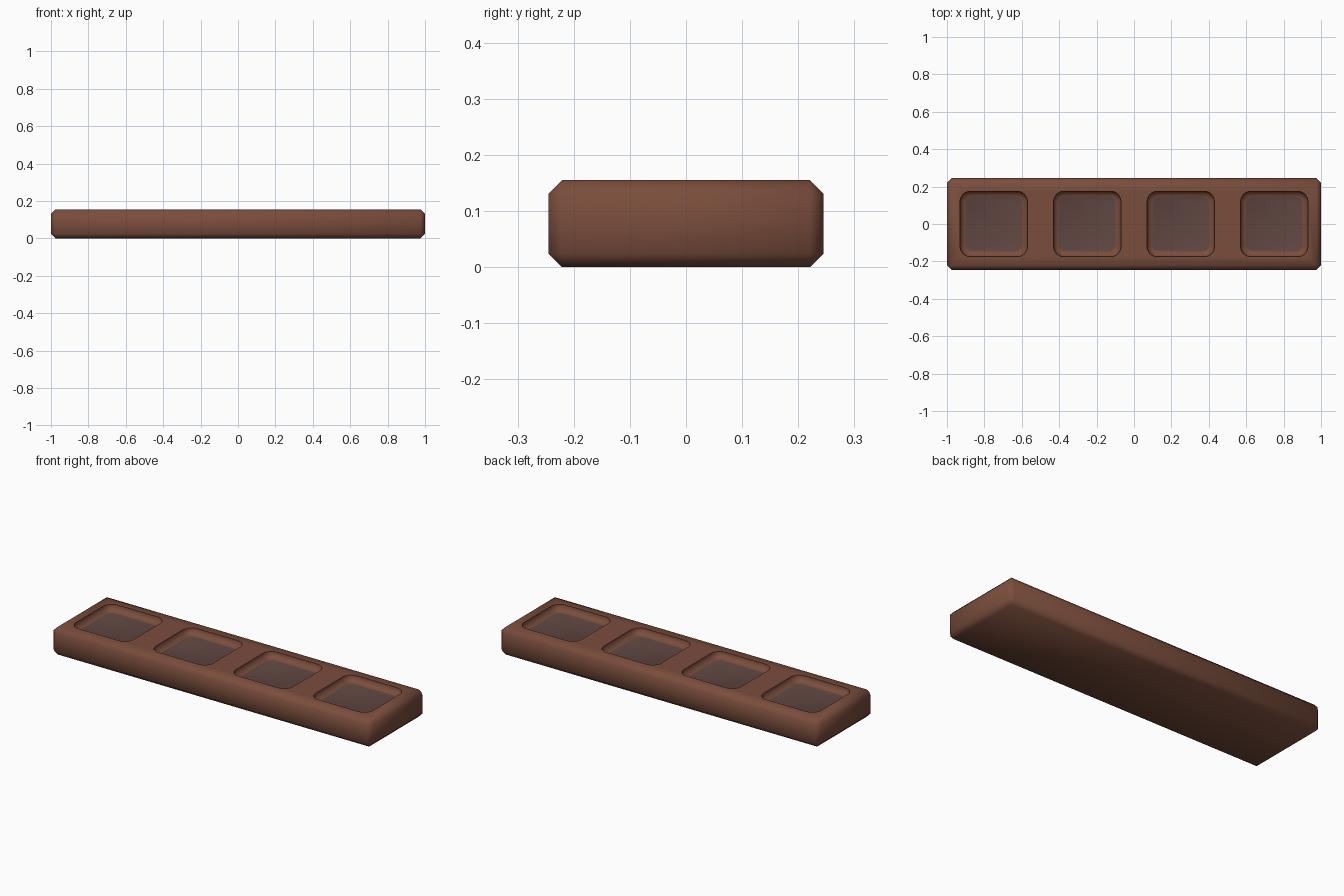
import bpy, bmesh, math

if "Cube" in bpy.data.objects:
    bpy.data.objects.remove(bpy.data.objects["Cube"])

H, DEPTH = 0.155, 0.034


def material(name, rgb):
    m = bpy.data.materials.new(name)
    m.diffuse_color = (*rgb, 1)
    m.use_nodes = True
    m.node_tree.nodes["Principled BSDF"].inputs["Base Color"].default_value = m.diffuse_color
    return m


def add_object(name, bm):
    me = bpy.data.meshes.new(name)
    bmesh.ops.recalc_face_normals(bm, faces=bm.faces)
    bm.to_mesh(me)
    bm.free()
    ob = bpy.data.objects.new(name, me)
    bpy.context.collection.objects.link(ob)
    return ob


def rounded_ring(bm, cx, hx, hy, r, z, seg=6):
    ring = []
    for k, (sx, sy) in enumerate([(1, 1), (-1, 1), (-1, -1), (1, -1)]):
        for i in range(seg + 1):
            a = math.pi / 2 * (k + i / seg)
            ring.append(bm.verts.new((cx + sx * (hx - r) + r * math.cos(a),
                                      sy * (hy - r) + r * math.sin(a), z)))
    return ring


brown = material("brown", (0.195, 0.075, 0.045))
floor_brown = material("grey_brown", (0.115, 0.062, 0.053))

# Tray body: chamfered bar
bm = bmesh.new()
bmesh.ops.create_cube(bm, size=1)
for v in bm.verts:
    v.co = (v.co.x * 2, v.co.y * 0.49, (v.co.z + 0.5) * H)
bmesh.ops.bevel(bm, geom=bm.edges[:], offset=0.024, segments=1, affect='EDGES')
tray = add_object("tray", bm)
tray.data.materials.append(brown)
tray.data.materials.append(floor_brown)

# Pocket cutter: four rounded wells with sloped lower walls
bm = bmesh.new()
for cx in (-0.75, -0.25, 0.25, 0.75):
    rings = [rounded_ring(bm, cx, hx, hx - 0.005, r, z) for hx, r, z in
             [(0.18, 0.055, H + 0.05), (0.18, 0.055, H - 0.008),
              (0.171, 0.048, H - DEPTH + 0.009), (0.151, 0.035, H - DEPTH)]]
    n = len(rings[0])
    for a, b in zip(rings, rings[1:]):
        for i in range(n):
            bm.faces.new((a[i], a[(i + 1) % n], b[(i + 1) % n], b[i]))
    bm.faces.new(rings[0])
    bm.faces.new(rings[-1])
cutter = add_object("pocket_cutter", bm)
cutter.hide_render = True

# Cut the pockets
mod = tray.modifiers.new("pockets", 'BOOLEAN')
mod.object = cutter
mod.operation = 'DIFFERENCE'
mod.solver = 'EXACT'
bpy.context.view_layer.objects.active = tray
tray.select_set(True)
bpy.ops.object.modifier_apply(modifier=mod.name)
bpy.data.objects.remove(cutter)

# Pocket floors take the greyer colour
for p in tray.data.polygons:
    is_floor = p.normal.z > 0.99 and 0.05 < p.center.z < H - 0.01
    p.material_index = 1 if is_floor else 0

bpy.ops.object.shade_smooth_by_angle(angle=math.radians(50))
